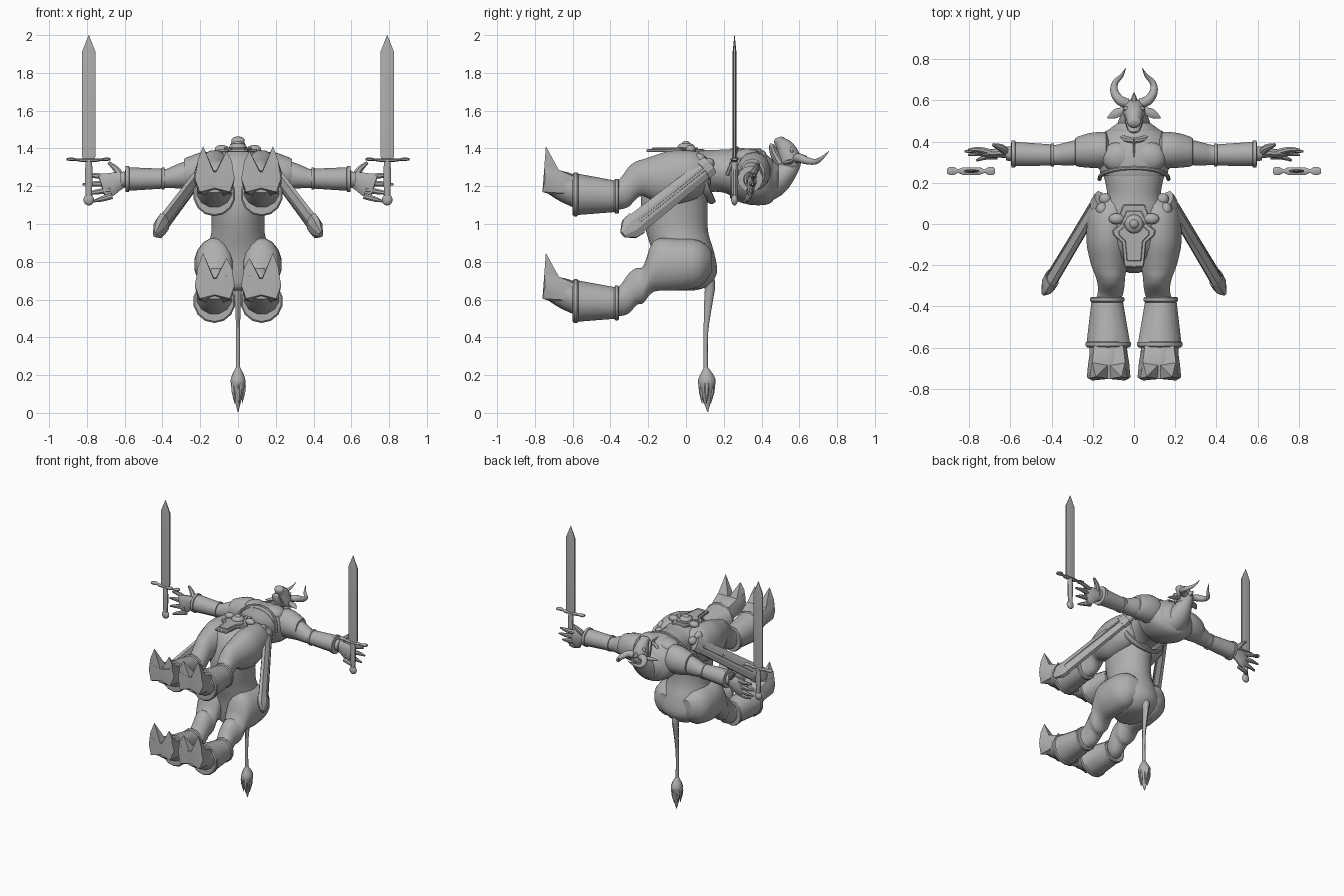
import bpy, bmesh, math
from mathutils import Vector as V

grey = bpy.data.materials.new("stone_grey")
grey.diffuse_color = (0.43, 0.43, 0.43, 1)


def finish(name, bm, mirror=False, angle=40, bevel=0):
    bmesh.ops.recalc_face_normals(bm, faces=bm.faces)
    me = bpy.data.meshes.new(name)
    bm.to_mesh(me)
    bm.free()
    me.materials.append(grey)
    me.shade_smooth()
    me.set_sharp_from_angle(angle=math.radians(angle))
    ob = bpy.data.objects.new(name, me)
    bpy.context.collection.objects.link(ob)
    if bevel:
        b = ob.modifiers.new("bevel", 'BEVEL')
        b.width = bevel
    if mirror:
        ob.modifiers.new("mirror", 'MIRROR')
    return ob


def spline(rows, steps):
    """Catmull-Rom interpolation of whole rows (position and radii)."""
    if steps < 2:
        return rows
    p = [rows[0]] + list(rows) + [rows[-1]]
    out = []
    for i in range(1, len(p) - 2):
        for s in range(steps):
            t = s / steps
            out.append([0.5 * (2*b + (c-a)*t + (2*a-5*b+4*c-d)*t*t + (3*b-a-3*c+d)*t**3)
                        for a, b, c, d in zip(*p[i-1:i+3])])
    return out + [list(rows[-1])]


def loft(name, rows, n=16, steps=3, side=(1, 0, 0), axis=None, mirror=False, angle=40):
    """Rows are x, y, z, radius along side, radius across."""
    rows = spline(rows, steps)
    pts = [V(r[:3]) for r in rows]
    bm = bmesh.new()
    rings = []
    for i, r in enumerate(rows):
        t = V(axis) if axis else (pts[min(i+1, len(pts)-1)] - pts[max(i-1, 0)])
        t.normalize()
        a = V(side)
        a = (a - t * a.dot(t)).normalized()
        b = t.cross(a)
        rings.append([bm.verts.new(pts[i] + a * max(r[3], .001) * math.cos(2*math.pi*(k+.5)/n)
                                   + b * max(r[4], .001) * math.sin(2*math.pi*(k+.5)/n)) for k in range(n)])
    for p, q in zip(rings, rings[1:]):
        for k in range(n):
            bm.faces.new((p[k], p[(k+1) % n], q[(k+1) % n], q[k]))
    bm.faces.new(rings[0])
    bm.faces.new(rings[-1])
    return finish(name, bm, mirror, angle)


def ball(name, c, r, mirror=False):
    bm = bmesh.new()
    bmesh.ops.create_uvsphere(bm, u_segments=16, v_segments=10, radius=1)
    for v in bm.verts:
        v.co = V(c) + V([a * b for a, b in zip(v.co, r)])
    finish(name, bm, mirror)


def hull(name, pts, mirror=False):
    bm = bmesh.new()
    for p in pts:
        bm.verts.new(p)
    bmesh.ops.convex_hull(bm, input=bm.verts)
    finish(name, bm, mirror, 30)


def plate(name, outline, z, thick, mirror=False, bevel=.005):
    """Outline in x, y raised along z."""
    bm = bmesh.new()
    f = bm.faces.new([bm.verts.new((x, y, z)) for x, y in outline])
    ext = bmesh.ops.extrude_face_region(bm, geom=[f])['geom']
    for v in ext:
        if isinstance(v, bmesh.types.BMVert):
            v.co.z += thick
    finish(name, bm, mirror, 30, bevel)


# Four-legged body, running along z
loft("beast_body", [(0, -.04, .648, .06, .08), (0, -.02, .668, .12, .13), (0, 0, .74, .175, .165),
     (0, -.015, .85, .168, .165), (0, -.045, .95, .143, .165), (0, -.06, 1.05, .142, .175),
     (0, -.06, 1.15, .148, .178), (0, -.045, 1.25, .165, .17), (0, -.03, 1.34, .14, .14),
     (0, -.02, 1.395, .06, .07)], 24, axis=(0, 0, 1))

# Legs, boots and cloven hooves: front pair and hind pair
thighs = {"front": [(.10, .13, 1.27, .06, .06), (.115, .06, 1.26, .105, .125),
                    (.125, -.08, 1.245, .108, .145), (.122, -.17, 1.242, .095, .122)],
          "hind": [(.10, .135, .80, .05, .06), (.115, .07, .79, .105, .125),
                   (.125, -.06, .785, .108, .14), (.122, -.17, .777, .095, .137)]}
for label, dz in (("front", 0), ("hind", -.565)):
    shin = [(.118, -.225, 1.245, .082, .1), (.114, -.26, 1.235, .072, .1), (.111, -.3, 1.2, .066, .108),
            (.115, -.34, 1.165, .063, .088), (.125, -.37, 1.153, .062, .076), (.128, -.44, 1.153, .06, .07)]
    loft(label + "_leg", thighs[label] + [(x, y, z + dz, a, b) for x, y, z, a, b in shin],
         16, axis=(0, -1, 0), mirror=True)
    cuff = loft(label + "_boot", [(.13, -.354, 1.147, .07, .075), (.13, -.354, 1.147, .08, .086),
                (.13, -.36, 1.147, .085, .092), (.13, -.374, 1.147, .085, .092), (.13, -.38, 1.147, .079, .084),
                (.125, -.57, 1.157, .107, .109), (.125, -.576, 1.157, .113, .116),
                (.125, -.592, 1.157, .113, .116), (.125, -.6, 1.157, .105, .108), (.125, -.6, 1.157, .07, .08)],
                14, 1, axis=(0, -1, 0), mirror=True, angle=35)
    cuff.location.z = dz
    loft(label + "_pastern", [(.125, -.56, 1.16, .095, .09), (.125, -.62, 1.185, .095, .09),
         (.125, -.68, 1.205, .085, .08), (.125, -.74, 1.22, .07, .055)], 12, axis=(0, -1, 0),
         mirror=True).location.z = dz
    for toe, s in (("outer", 1), ("inner", -1)):
        def at(u, y, z):
            return (.123 + s * u, y, z + dz)
        hull(f"{label}_{toe}_hoof", [at(0, -.59, 1.26), at(.07, -.59, 1.25), at(.088, -.6, 1.16),
             at(0, -.6, 1.12), at(0, -.752, 1.19), at(.08, -.76, 1.17), at(.106, -.745, 1.24),
             at(.1, -.68, 1.24), at(.095, -.75, 1.3), at(0, -.752, 1.275), at(0, -.67, 1.28),
             at(.08, -.67, 1.285)], True)
        hull(f"{label}_{toe}_hoof_tip", [at(.095, -.75, 1.28), at(0, -.752, 1.26), at(0, -.68, 1.27),
             at(.08, -.67, 1.28), at(.092, -.748, 1.33), at(.062, -.71, 1.33),
             at(.062, -.742, 1.412 if s > 0 else 1.385)], True)

# Tail with tuft strands
loft("tail", [(0, .09, .76, .05, .05), (0, .125, .68, .026, .03), (0, .118, .58, .016, .022),
     (0, .105, .42, .011, .012), (0, .105, .22, .012, .012)], 10)
loft("tail_tuft", [(0, .105, .24, .012, .012), (0, .11, .18, .04, .045), (0, .11, .13, .034, .04),
     (0, .115, .005, .002, .002)], 10)
for i in range(5):
    a = 2 * math.pi * i / 5
    c, s = math.cos(a), math.sin(a)
    loft(f"tuft_strand_{i+1}", [(.01*c, .108+.01*s, .22, .008, .008), (.028*c, .11+.03*s, .14, .016, .016),
         (.022*c, .108+.024*s, .05, .001, .001)], 6)

# Upper torso with chest armour
loft("torso", [(0, -.02, 1.25, .15, .12), (0, .05, 1.27, .16, .125), (0, .13, 1.28, .132, .112),
     (0, .2, 1.28, .14, .115), (0, .27, 1.265, .16, .13), (0, .36, 1.25, .18, .14),
     (0, .43, 1.23, .155, .125), (0, .49, 1.235, .08, .08)], 24, axis=(0, 1, 0))
loft("breastplate", [(0, .235, 1.27, .13, .11), (0, .232, 1.268, .158, .13), (0, .26, 1.262, .168, .14),
     (0, .34, 1.25, .188, .15), (0, .42, 1.235, .175, .135), (0, .46, 1.23, .12, .11),
     (0, .47, 1.23, .07, .07)], 24, 2, axis=(0, 1, 0))
ball("pectoral_plate", (.075, .325, 1.35), (.082, .075, .05), True)
plate("breast_ridge", [(-.006, .3), (.006, .3), (.006, .4), (-.006, .4)], 1.37, .03)
loft("armour_hem", [(.168 * math.sin(a), .222 + .05 * math.cos(a), 1.27 + .13 * math.cos(a), .01, .01)
     for a in [math.radians(-95 + 19 * i) for i in range(11)]], 8, 1, side=(0, 1, 0))
loft("collar", [(.08 * math.sin(a), .45 - .045 * math.cos(a), 1.28 + .095 * math.cos(a), .016, .016)
     for a in [math.radians(15 * i) for i in range(25)]], 8, 1, side=(0, 1, 0))

# Arms, pauldrons and bracers
loft("shoulder_guard", [(.12, .35, 1.28, .05, .07), (.135, .358, 1.28, .088, .1), (.2, .358, 1.278, .088, .1),
     (.25, .354, 1.272, .08, .088), (.285, .35, 1.268, .068, .076), (.285, .35, 1.268, .04, .04)],
     14, 2, side=(0, 1, 0), axis=(1, 0, 0), mirror=True)
loft("arm", [(.15, .35, 1.27, .07, .08), (.25, .35, 1.262, .064, .075), (.32, .34, 1.25, .058, .063),
     (.38, .335, 1.24, .05, .05), (.46, .335, 1.24, .052, .053), (.62, .342, 1.235, .034, .04)],
     14, side=(0, 1, 0), mirror=True)
loft("bracer", [(.388, .335, 1.24, .04, .04), (.388, .335, 1.24, .058, .058), (.402, .335, 1.24, .058, .058),
     (.405, .335, 1.24, .053, .053), (.575, .34, 1.238, .06, .062), (.577, .34, 1.238, .067, .069),
     (.595, .34, 1.238, .067, .069), (.598, .34, 1.238, .035, .035)],
     14, 1, side=(0, 1, 0), axis=(1, 0, 0), mirror=True)

# Open hands
loft("palm", [(.59, .342, 1.235, .028, .036), (.64, .345, 1.225, .024, .052), (.69, .342, 1.205, .021, .066),
     (.72, .338, 1.195, .015, .06)], 12, side=(0, 1, 0), mirror=True)
tips = [(.805, .36, 1.26), (.822, .352, 1.21), (.805, .335, 1.16), (.765, .308, 1.12)]
for i, tip in enumerate(tips):
    b = V((.69 - .008 * i, .346 - .006 * i, 1.25 - .034 * i))
    m = b.lerp(V(tip), .55) + V((0, .008, 0))
    loft(f"finger_{i+1}", [(*b, .016, .017), (*m, .014, .015), (*tip, .006, .006)], 8,
         side=(0, 1, 0), mirror=True)
loft("thumb", [(.62, .345, 1.25, .02, .022), (.645, .37, 1.29, .018, .018), (.685, .385, 1.325, .008, .008)],
     8, side=(0, 1, 0), mirror=True)

# Raised swords
loft("sword_blade", [(.79, .257, 1.33, .03, .01), (.79, .257, 1.36, .042, .01), (.79, .257, 1.91, .042, .01),
     (.79, .257, 2.0, .001, .001)], 6, 1, mirror=True, angle=20)
loft("sword_guard", [(.675, .257, 1.343, .012, .006), (.685, .257, 1.343, .022, .009),
     (.705, .257, 1.343, .022, .009), (.725, .257, 1.34, .009, .007), (.75, .257, 1.338, .02, .01),
     (.83, .257, 1.338, .02, .01), (.855, .257, 1.34, .009, .007), (.875, .257, 1.343, .022, .009),
     (.895, .257, 1.343, .022, .009), (.907, .257, 1.343, .012, .006)], 8, 1, side=(0, 1, 0), mirror=True)
loft("sword_grip", [(.79, .257, 1.34, .018, .016), (.79, .257, 1.24, .021, .017), (.79, .257, 1.14, .016, .014)],
     10, mirror=True)
ball("sword_pommel", (.79, .257, 1.128), (.028, .018, .03), True)

# Slung scabbards
p, q = V((.165, .125, 1.31)), V((.44, -.335, .945))
rows = [(*p.lerp(q, t), a, b) for t, a, b in ((0, .03, .055), (.08, .03, .06), (.081, .026, .053),
        (.84, .03, .062), (.841, .036, .07), (.92, .034, .064), (1, .012, .02))]
loft("scabbard", rows, 8, 1, mirror=True, angle=25)
loft("scabbard_ridge", [(*p.lerp(q, t), .036, .012) for t in (.08, .86)], 6, 1, mirror=True, angle=25)
ball("scabbard_knob", (.14, .12, 1.32), (.03, .03, .03), True)
ball("scabbard_joint", (.155, .07, 1.34), (.03, .035, .035), True)

# Belt, medallion and hanging front plate
loft("belt", [(.172 * math.sin(a), .075 - .06 * math.cos(a), 1.26 + .14 * math.cos(a), .022, .014)
     for a in [math.radians(20 * i) for i in range(19)]], 8, 1, side=(0, 1, 0))
half = [(.052, .095), (.07, .05), (.066, .0), (.105, -.03), (.1, -.055), (.06, -.09), (.048, -.21)]
plate("loin_plate", half + [(-x, y) for x, y in reversed(half)], 1.38, .018)
inner = [(x * .72, y * .8 - .012) for x, y in half]
plate("loin_inlay", inner + [(-x, y) for x, y in reversed(inner)], 1.395, .01, bevel=.003)
ball("medallion", (0, 0, 1.405), (.046, .046, .026))
ball("medallion_stud", (0, 0, 1.42), (.024, .024, .02))
ball("belt_boss", (.085, .025, 1.395), (.038, .027, .024), True)

# Bull head
loft("neck", [(0, .4, 1.2, .11, .09), (0, .47, 1.225, .085, .08), (0, .54, 1.285, .058, .055),
     (0, .585, 1.33, .03, .03)], 14)
loft("head", [(0, .55, 1.28, .03, .04), (0, .55, 1.31, .052, .056), (0, .548, 1.35, .055, .058),
     (0, .527, 1.4, .045, .048), (0, .502, 1.43, .035, .034), (0, .492, 1.448, .034, .028),
     (0, .488, 1.458, .02, .016)], 14)
loft("jaw", [(0, .5, 1.32, .045, .03), (0, .47, 1.37, .036, .024), (0, .455, 1.41, .028, .016),
     (0, .455, 1.425, .01, .008)], 10)
ball("nostril", (.02, .494, 1.446), (.014, .012, .012), True)
ball("brow", (.032, .56, 1.39), (.022, .011, .018), True)
ball("eye", (.034, .546, 1.388), (.011, .008, .012), True)
loft("horn", [(.032, .585, 1.345, .024, .024), (.068, .6, 1.35, .024, .024), (.095, .64, 1.335, .02, .02),
     (.092, .685, 1.33, .015, .015), (.06, .72, 1.35, .009, .009), (.04, .757, 1.385, .001, .001)],
     10, side=(0, 0, 1), mirror=True)
loft("ear", [(.05, .555, 1.33, .012, .014), (.09, .535, 1.325, .012, .024), (.13, .515, 1.32, .002, .002)],
     8, side=(0, 0, 1), mirror=True)
loft("crest", [(0, .57, 1.36, .022, .025), (0, .61, 1.355, .015, .018), (0, .64, 1.36, .001, .001)], 8)
